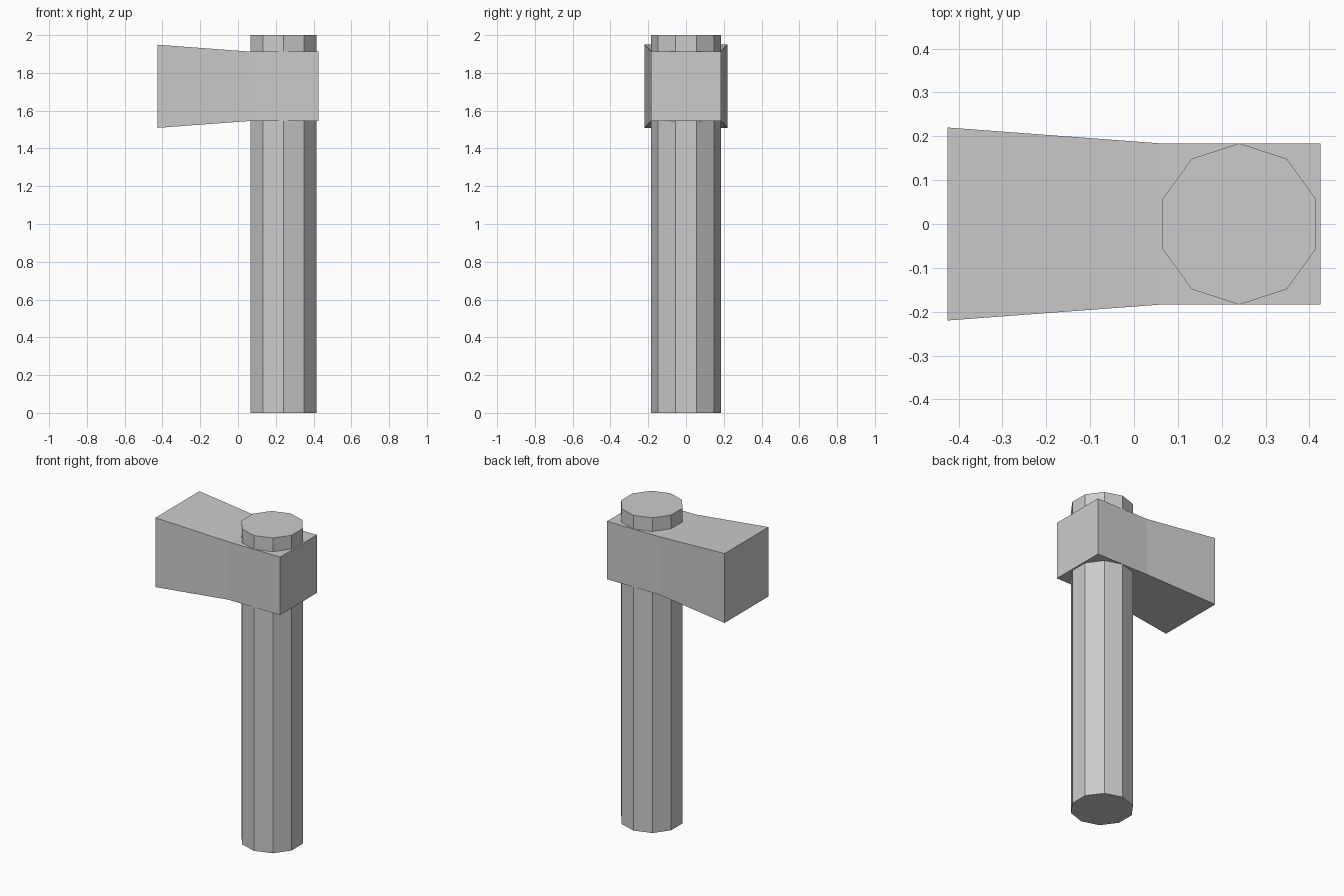
import bpy, bmesh
from mathutils import Vector

if "Cube" in bpy.data.objects:
    bpy.data.objects.remove(bpy.data.objects["Cube"])

# handle: ten-sided shaft passing through the head
bpy.ops.mesh.primitive_cylinder_add(vertices=10, radius=0.184, depth=2.0, location=(0.24, 0, 1.0))
bpy.context.object.name = "handle"

# head: square block whose left face is extruded and flared out
X_BACK, X_NECK, X_FACE = 0.425, 0.058, -0.425
HALF_NECK, HALF_FACE, Z_MID = 0.184, 0.22, 1.729

bm = bmesh.new()
bmesh.ops.create_cube(bm, size=1)
for v in bm.verts:
    v.co = Vector((X_BACK if v.co.x > 0 else X_NECK, v.co.y * 2 * HALF_NECK, v.co.z * 2 * HALF_NECK))
left = min(bm.faces, key=lambda f: f.calc_center_median().x)
result = bmesh.ops.extrude_discrete_faces(bm, faces=[left])
flare = HALF_FACE / HALF_NECK
for v in result["faces"][0].verts:
    v.co = Vector((X_FACE, v.co.y * flare, v.co.z * flare))
bmesh.ops.recalc_face_normals(bm, faces=bm.faces[:])

mesh = bpy.data.meshes.new("hammer_head")
bm.to_mesh(mesh)
bm.free()
head = bpy.data.objects.new("hammer_head", mesh)
head.location.z = Z_MID
bpy.context.collection.objects.link(head)
